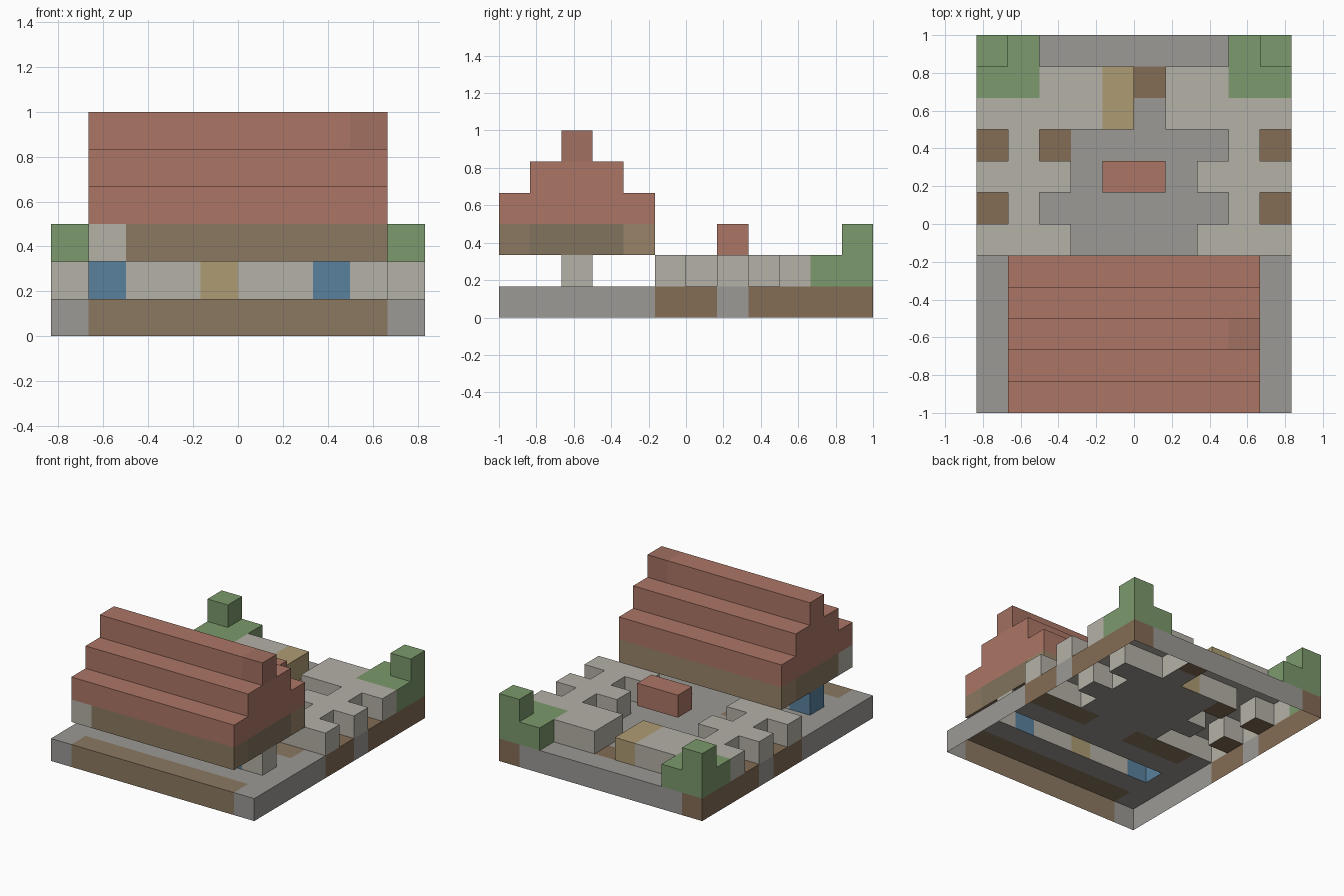
import bpy
import bmesh
from mathutils import Vector

if "Cube" in bpy.data.objects:
    bpy.data.objects.remove(bpy.data.objects["Cube"])

U = 1 / 6          # one block
cells = {}         # block position -> part name; later parts overwrite earlier ones


def fill(part, x, y, z):
    """Fill half-open block ranges with one part."""
    for i in range(*x):
        for j in range(*y):
            for k in range(*z):
                cells[i, j, k] = part


def fill_pair(part, x, y, z):
    """Fill a range and its mirror image across x = 0."""
    fill(part, x, y, z)
    fill(part, (-x[1], -x[0]), y, z)


# base slab with timber inlays
fill("stone_base", (-5, 5), (-6, 6), (0, 1))
fill("earth_edge", (-4, 4), (-6, -5), (0, 1))
fill_pair("earth_edge", (1, 4), (-2, -1), (0, 1))
fill_pair("soil_bed", (4, 5), (-1, 1), (0, 1))
fill_pair("soil_bed", (4, 5), (2, 6), (0, 1))
fill("soil_bed", (-3, -2), (2, 3), (0, 1))
fill("soil_bed", (0, 1), (4, 5), (0, 1))

# low courtyard walls around the sunken floor
for x, y in [((2, 5), (-1, 0)), ((3, 4), (0, 1)), ((2, 5), (1, 2)),
             ((3, 4), (2, 3)), ((1, 5), (3, 4)), ((1, 3), (4, 5))]:
    fill_pair("courtyard_wall", x, y, (1, 2))
fill("gate_post", (-1, 0), (3, 5), (1, 2))

# corner shrubs
fill_pair("shrub", (3, 5), (4, 6), (1, 2))
fill_pair("shrub", (4, 5), (5, 6), (2, 3))

# house wall with door and windows
fill("house_wall", (-4, 4), (-4, -3), (1, 2))
fill("door", (-1, 0), (-4, -3), (1, 2))
fill("window", (-4, -3), (-4, -3), (1, 2))
fill("window", (2, 3), (-4, -3), (1, 2))

# timber storey under the roof
fill("upper_timber", (-4, 4), (-6, -1), (2, 3))
fill("timber_back", (-4, 4), (-2, -1), (2, 3))
fill("timber_shade", (3, 4), (-5, -2), (2, 3))
fill("house_wall", (-4, -3), (-6, -5), (2, 3))

# stepped roof
for step in range(3):
    fill("roof", (-4, 4), (-6 + step, -1 - step), (3 + step, 4 + step))
fill("roof_patch", (3, 4), (-4, -3), (5, 6))

# small canopy hovering above the courtyard
fill("canopy", (-1, 1), (1, 2), (2, 3))

COLOURS = {
    "stone_base": (0.33, 0.32, 0.30), "earth_edge": (0.26, 0.19, 0.12),
    "soil_bed": (0.23, 0.15, 0.09), "courtyard_wall": (0.46, 0.44, 0.39),
    "gate_post": (0.42, 0.33, 0.17), "shrub": (0.20, 0.32, 0.15),
    "house_wall": (0.46, 0.44, 0.39), "door": (0.42, 0.33, 0.17),
    "window": (0.10, 0.22, 0.34), "upper_timber": (0.26, 0.19, 0.12),
    "timber_back": (0.32, 0.23, 0.14), "timber_shade": (0.22, 0.17, 0.11),
    "roof": (0.41, 0.18, 0.13), "roof_patch": (0.36, 0.16, 0.12),
    "canopy": (0.41, 0.18, 0.13),
}


def build(part, colour):
    """Mesh only the block faces open to the air; the underside stays open."""
    bm = bmesh.new()
    for cell in [c for c, p in cells.items() if p == part]:
        centre = Vector(cell) + Vector((0.5, 0.5, 0.5))
        for axis in range(3):
            for sign in (-1, 1):
                n = Vector((0, 0, 0))
                n[axis] = sign
                neighbour = tuple(int(cell[a] + n[a]) for a in range(3))
                if neighbour in cells or neighbour[2] < 0:
                    continue
                a = Vector((0, 0, 0))
                a[(axis + 1) % 3] = 0.5
                b = n.cross(a)
                mid = centre + n * 0.5
                bm.faces.new([bm.verts.new((mid + d) * U)
                              for d in (-a - b, a - b, a + b, b - a)])
    bmesh.ops.remove_doubles(bm, verts=bm.verts, dist=0.001)
    mesh = bpy.data.meshes.new(part)
    bm.to_mesh(mesh)
    bm.free()
    mat = bpy.data.materials.new(part)
    mat.diffuse_color = (*colour, 1)
    mat.use_nodes = True
    mat.node_tree.nodes["Principled BSDF"].inputs["Base Color"].default_value = mat.diffuse_color
    mesh.materials.append(mat)
    bpy.context.collection.objects.link(bpy.data.objects.new(part, mesh))


for part, colour in COLOURS.items():
    build(part, colour)
